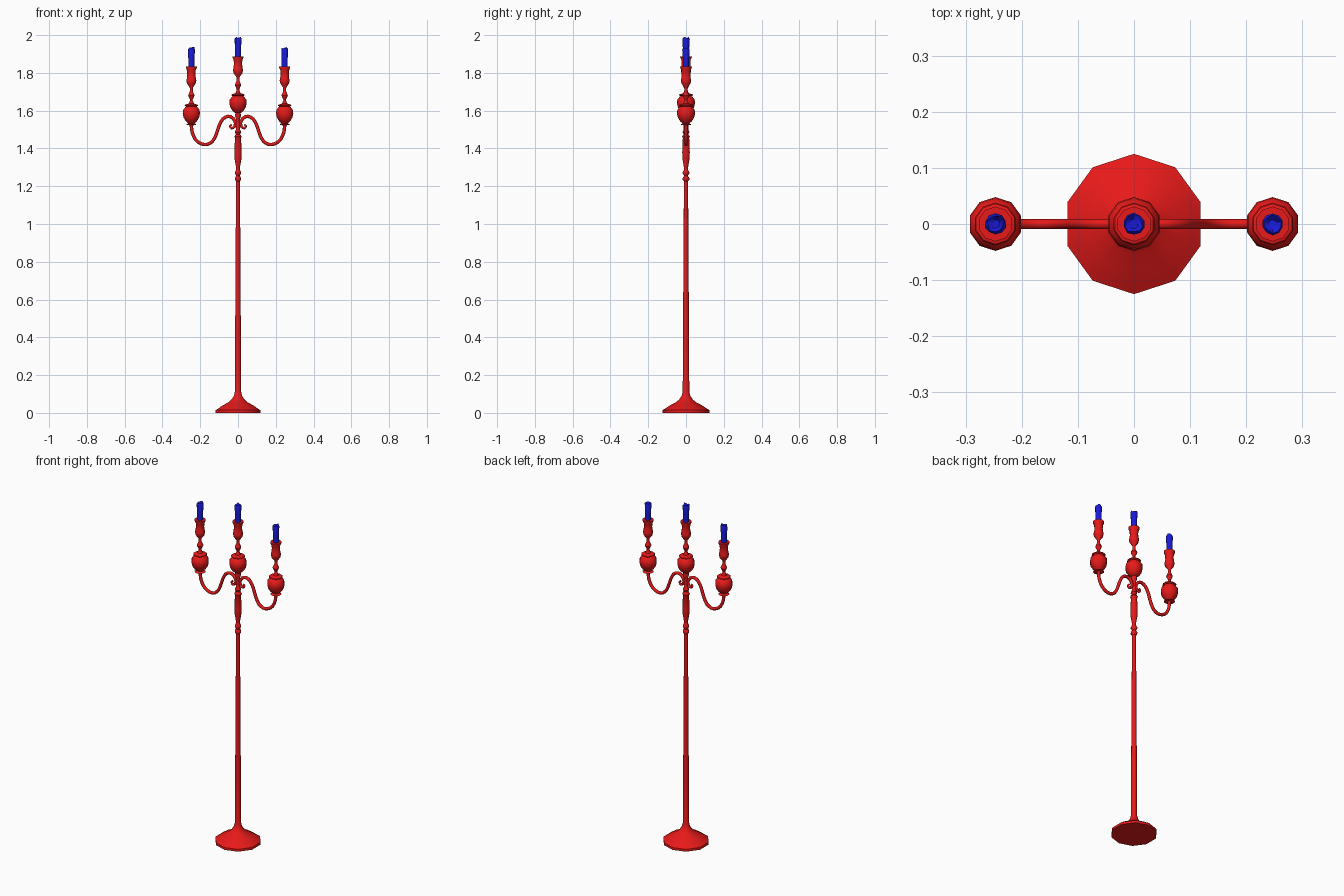
import bpy, bmesh, math, random

if "Cube" in bpy.data.objects:
    bpy.data.objects.remove(bpy.data.objects["Cube"])

random.seed(4)
SIDES = 10


def material(name, color):
    m = bpy.data.materials.new(name)
    m.diffuse_color = color
    m.use_nodes = True
    m.node_tree.nodes["Principled BSDF"].inputs["Base Color"].default_value = m.diffuse_color
    return m


RED = material("red_metal", (0.8, 0.01, 0.01, 1))
BLUE = material("blue_wax", (0.01, 0.01, 0.7, 1))


def finish(bm, name, mat, angle=42):
    bmesh.ops.recalc_face_normals(bm, faces=bm.faces)
    me = bpy.data.meshes.new(name)
    bm.to_mesh(me)
    bm.free()
    ob = bpy.data.objects.new(name, me)
    bpy.context.collection.objects.link(ob)
    me.materials.append(mat)
    bpy.ops.object.select_all(action='DESELECT')
    ob.select_set(True)
    bpy.context.view_layer.objects.active = ob
    bpy.ops.object.shade_smooth_by_angle(angle=math.radians(angle))
    return ob


def skin(bm, rings):
    """Bridge successive vertex rings and cap both ends."""
    n = len(rings[0])
    for a, b in zip(rings, rings[1:]):
        for i in range(n):
            j = (i + 1) % n
            bm.faces.new((a[i], a[j], b[j], b[i]))
    bm.faces.new(rings[0][::-1])
    bm.faces.new(rings[-1])


def lathe(name, profile, mat, x=0.0, z0=0.0):
    bm = bmesh.new()
    rings = []
    for r, z in profile:
        rings.append([bm.verts.new((x + r * math.cos(a), r * math.sin(a), z + z0))
                      for a in (math.pi / 2 + math.tau * i / SIDES for i in range(SIDES))])
    skin(bm, rings)
    return finish(bm, name, mat)


# Foot and long tapering pole
lathe("base_and_pole", [(.125, 0), (.125, .014), (.112, .022), (.085, .040), (.055, .055),
                        (.035, .072), (.023, .090), (.0175, .112), (.016, .4),
                        (.011, 1.235)], RED)

# Turned upper stem
lathe("upper_stem", [(.010, 1.225), (.018, 1.235), (.018, 1.243), (.010, 1.255), (.018, 1.268),
                     (.018, 1.275), (.010, 1.287), (.011, 1.30), (.019, 1.345), (.020, 1.38),
                     (.017, 1.455), (.021, 1.463), (.012, 1.475), (.018, 1.487), (.012, 1.50),
                     (.012, 1.56), (.017, 1.575), (.012, 1.60)], RED)

# Candle holder profile, heights relative to the middle of its bulb
HOLDER = [(.010, -.068), (.012, -.062), (.030, -.059), (.018, -.052), (.030, -.042),
          (.043, -.022), (.048, 0), (.046, .018), (.034, .034), (.029, .037),
          (.038, .042), (.036, .046), (.014, .053), (.007, .072), (.018, .096),
          (.008, .118), (.009, .138), (.024, .158), (.028, .175), (.025, .186),
          (.023, .205), (.024, .228), (.031, .244), (.031, .248), (.018, .248)]


def candle(name, x, z0, top):
    """Wax candle with an uneven, melted rim."""
    bm = bmesh.new()
    rings = []
    for r, z, jitter in [(.017, .235, 0), (.017, .29, .0), (.019, top - .012, .004),
                         (.015, top - .002, .007), (.008, top - .012, .003)]:
        ring = []
        for i in range(SIDES):
            a = math.pi / 2 + math.tau * i / SIDES
            rr = r + random.uniform(-.3, .3) * jitter
            dz = random.uniform(-1, .3) * jitter
            ring.append(bm.verts.new((x + rr * math.cos(a), rr * math.sin(a), z0 + z + dz)))
        rings.append(ring)
    skin(bm, rings)
    finish(bm, name, BLUE)


for label, x, z0 in [("left", -.247, 1.585), ("centre", 0, 1.640), ("right", .247, 1.585)]:
    profile = HOLDER[4:] if label == "centre" else HOLDER
    if label == "centre":
        profile = [(.012, -.055)] + profile
    lathe(label + "_holder", profile, RED, x, z0)
    candle(label + "_candle", x, z0, .352)

# S-shaped arms, each ending in a scroll beside the stem
PATH = [(.247, 1.525), (.243, 1.487), (.225, 1.447), (.195, 1.425), (.165, 1.421),
        (.137, 1.436), (.117, 1.470), (.100, 1.520), (.080, 1.556), (.052, 1.570),
        (.027, 1.560), (.014, 1.535), (.020, 1.514), (.034, 1.507), (.042, 1.518),
        (.034, 1.527)]


def arm(name, side):
    # Smooth the path with a Catmull-Rom pass, then sweep a round section along it
    pts = []
    n = len(PATH)
    for i in range(n - 1):
        p = [PATH[max(0, min(n - 1, i + k))] for k in (-1, 0, 1, 2)]
        for t in (0, .5):
            pts.append(tuple(.5 * (2 * p[1][c] + (p[2][c] - p[0][c]) * t
                       + (2 * p[0][c] - 5 * p[1][c] + 4 * p[2][c] - p[3][c]) * t * t
                       + (3 * p[1][c] - p[0][c] - 3 * p[2][c] + p[3][c]) * t ** 3)
                       for c in (0, 1)))
    pts.append(PATH[-1])
    bm = bmesh.new()
    rings = []
    for i, (x, z) in enumerate(pts):
        a, b = pts[max(0, i - 1)], pts[min(len(pts) - 1, i + 1)]
        dx, dz = b[0] - a[0], b[1] - a[1]
        length = math.hypot(dx, dz)
        r = .009 if i < 20 else .009 - .004 * (i - 20) / (len(pts) - 21)
        ring = []
        for k in range(8):
            t = math.tau * k / 8
            u, v = r * math.cos(t), r * math.sin(t)
            ring.append(bm.verts.new((side * (x - u * dz / length), v, z + u * dx / length)))
        rings.append(ring)
    skin(bm, rings)
    finish(bm, name, RED, 60)


arm("left_arm", -1)
arm("right_arm", 1)
